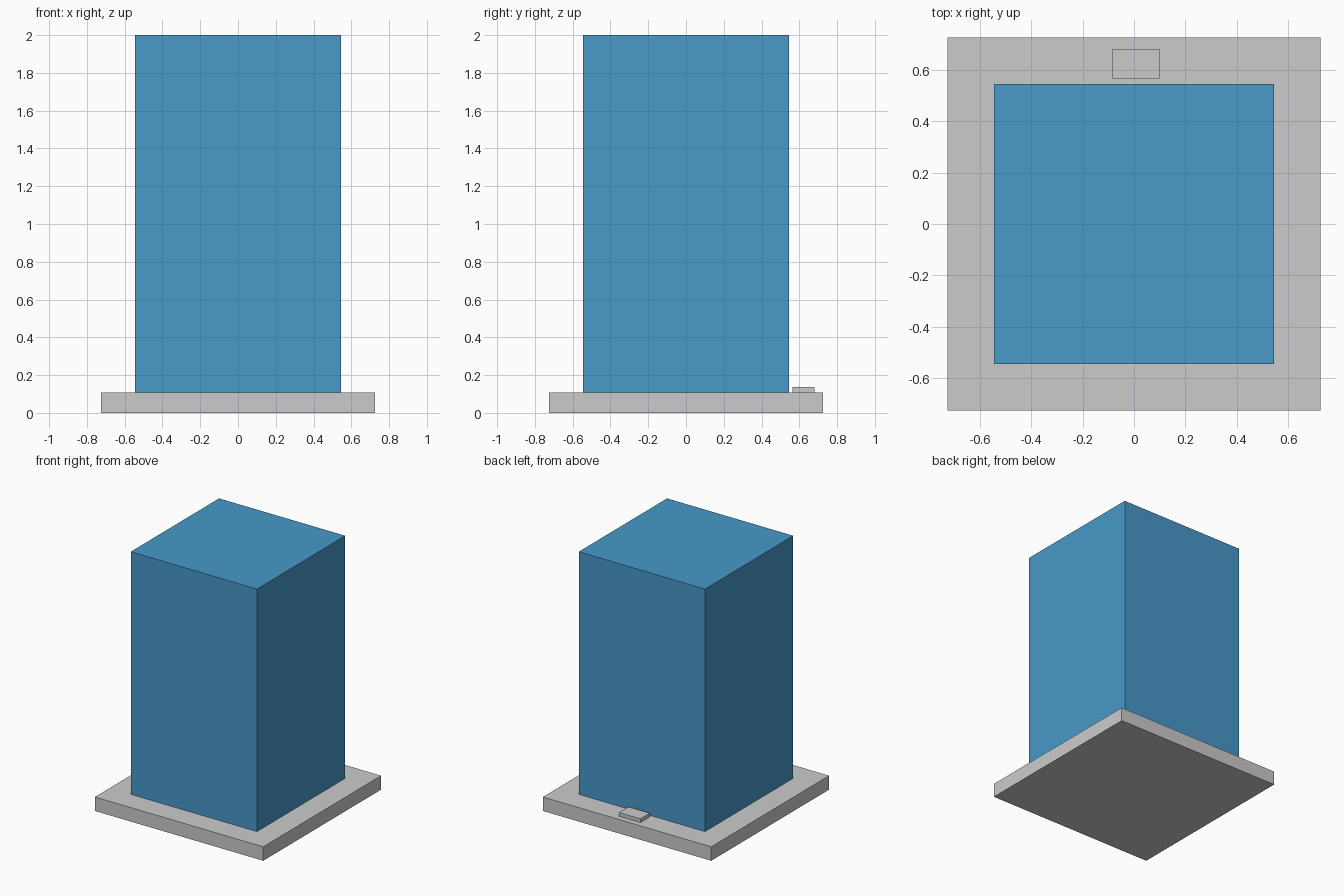
import bpy

if "Cube" in bpy.data.objects:
    bpy.data.objects.remove(bpy.data.objects["Cube"])


def box(name, lo, hi, mat=None):
    size = [b - a for a, b in zip(lo, hi)]
    mid = [(a + b) / 2 for a, b in zip(lo, hi)]
    bpy.ops.mesh.primitive_cube_add(size=1, location=mid)
    ob = bpy.context.object
    ob.name = name
    ob.scale = size
    bpy.ops.object.transform_apply(location=False, rotation=False, scale=True)
    if mat:
        ob.data.materials.append(mat)
    return ob


blue = bpy.data.materials.new("case_blue")
blue.diffuse_color = (0.065, 0.319, 0.584, 1)
blue.use_nodes = True
blue.node_tree.nodes["Principled BSDF"].inputs["Base Color"].default_value = blue.diffuse_color

BASE, CASE, TOP = 0.726, 0.544, 0.109

# Square plinth
box("base", (-BASE, -BASE, 0), (BASE, BASE, TOP))
# Tall blue case standing on the plinth
box("case", (-CASE, -CASE, TOP), (CASE, CASE, 2), blue)
# Small plate on the plinth behind the case
box("rear_plate", (-0.084, 0.565, TOP), (0.099, 0.681, 0.138))
